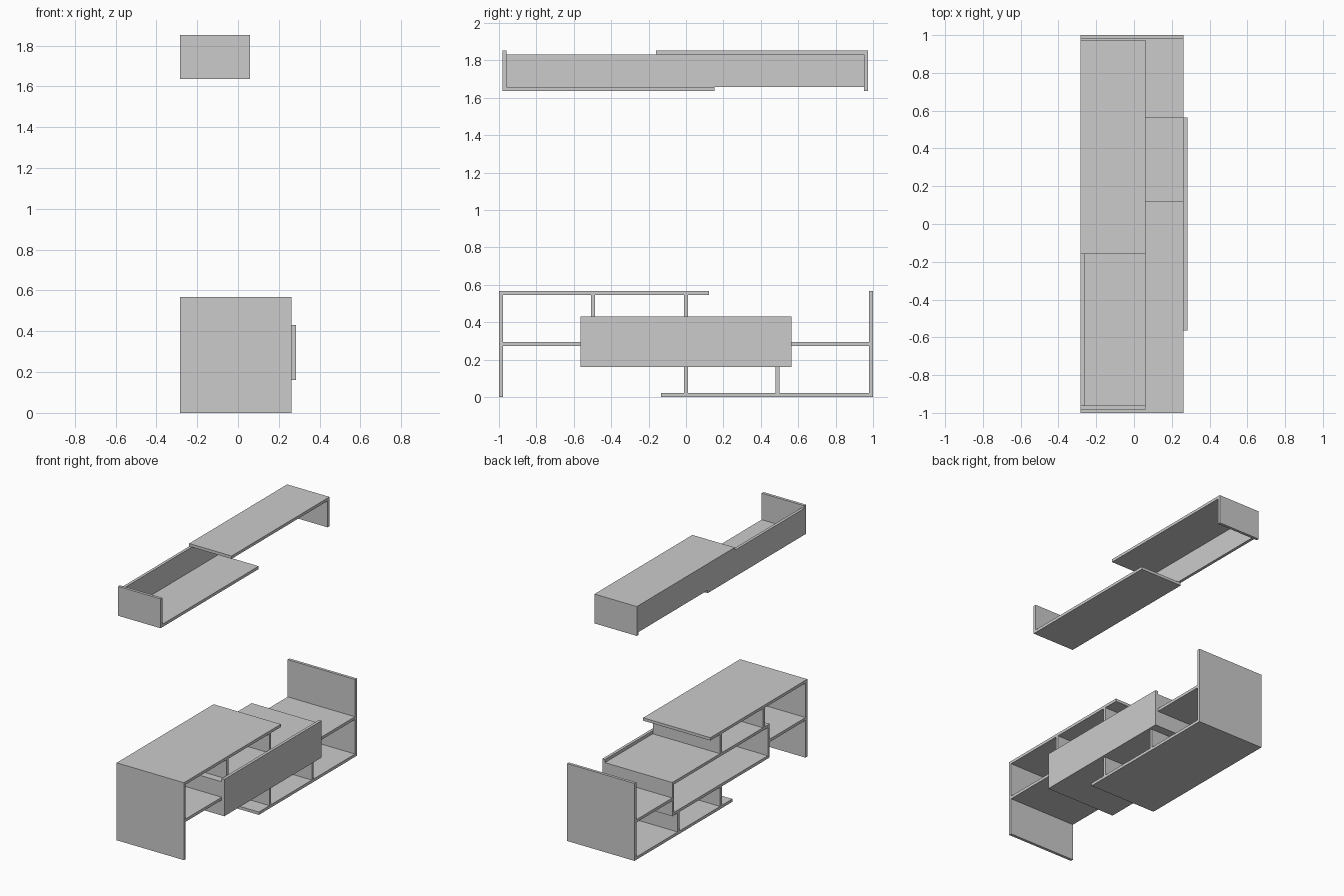
import bpy

if "Cube" in bpy.data.objects:
    bpy.data.objects.remove(bpy.data.objects["Cube"])


def board(name, x, y, z):
    """Flat board given as (min, max) ranges on each axis."""
    bpy.ops.mesh.primitive_cube_add(size=1)
    o = bpy.context.object
    o.name = name
    for v in o.data.vertices:
        v.co = [r[0] if c < 0 else r[1] for c, r in zip(v.co, (x, y, z))]
    return o


T = 0.021                    # board thickness
BACK, FRONT = -0.283, 0.262  # depth of the cabinet
H = 0.567                    # cabinet height
MID = H / 2
D = (BACK, FRONT)
BOX = 0.563                  # half width of the drawer box
B0, B1 = 0.16, H - 0.16      # drawer box bottom and top

# cabinet shell: end panels, offset top and bottom boards
board("left_end_panel", D, (-1, -1 + T), (0, H - T))
board("right_end_panel", D, (1 - T, 1), (0, H))
board("top_board", D, (-1, 0.122), (H - T, H))
board("bottom_board", D, (-0.133, 1 - T), (0, T))

# middle shelves on both sides of the drawer box
board("left_shelf", D, (-1 + T, -BOX), (MID - T / 2, MID + T / 2))
board("right_shelf", D, (BOX, 1 - T), (MID - T / 2, MID + T / 2))

# drawer box, open at the back, with a taller front
board("box_bottom", D, (-BOX, BOX), (B0, B0 + T))
board("box_top", D, (-BOX, BOX), (B1 - T, B1))
board("box_left_side", D, (-BOX, -BOX + T), (B0 + T, B1 - T))
board("box_right_side", D, (BOX - T, BOX), (B0 + T, B1 - T))
board("drawer_front", (FRONT, FRONT + T), (-BOX, BOX), (B0, 0.43))

# upright dividers above and below the box
for y in (-0.497, 0):
    board("upper_divider", D, (y - T / 2, y + T / 2), (B1, H - T))
for y in (0, 0.49):
    board("lower_divider", D, (y - T / 2, y + T / 2), (T, B0))

# wall shelf: end panels, offset boards and a back panel
S = (BACK, 0.06)
Z0, Z1 = 1.637, 1.852
Y0, Y1 = -0.982, 0.973
board("wall_shelf_left_end", S, (Y0, Y0 + T), (Z0, Z1))
board("wall_shelf_right_end", S, (Y1 - T, Y1), (Z0, Z1 - T))
board("wall_shelf_bottom", S, (Y0 + T, 0.153), (Z0, Z0 + T))
board("wall_shelf_top", S, (-0.16, Y1), (Z1 - T, Z1))
board("wall_shelf_back", (BACK, BACK + T), (Y0 + T, Y1 - T), (Z0 + T, Z1 - T))
